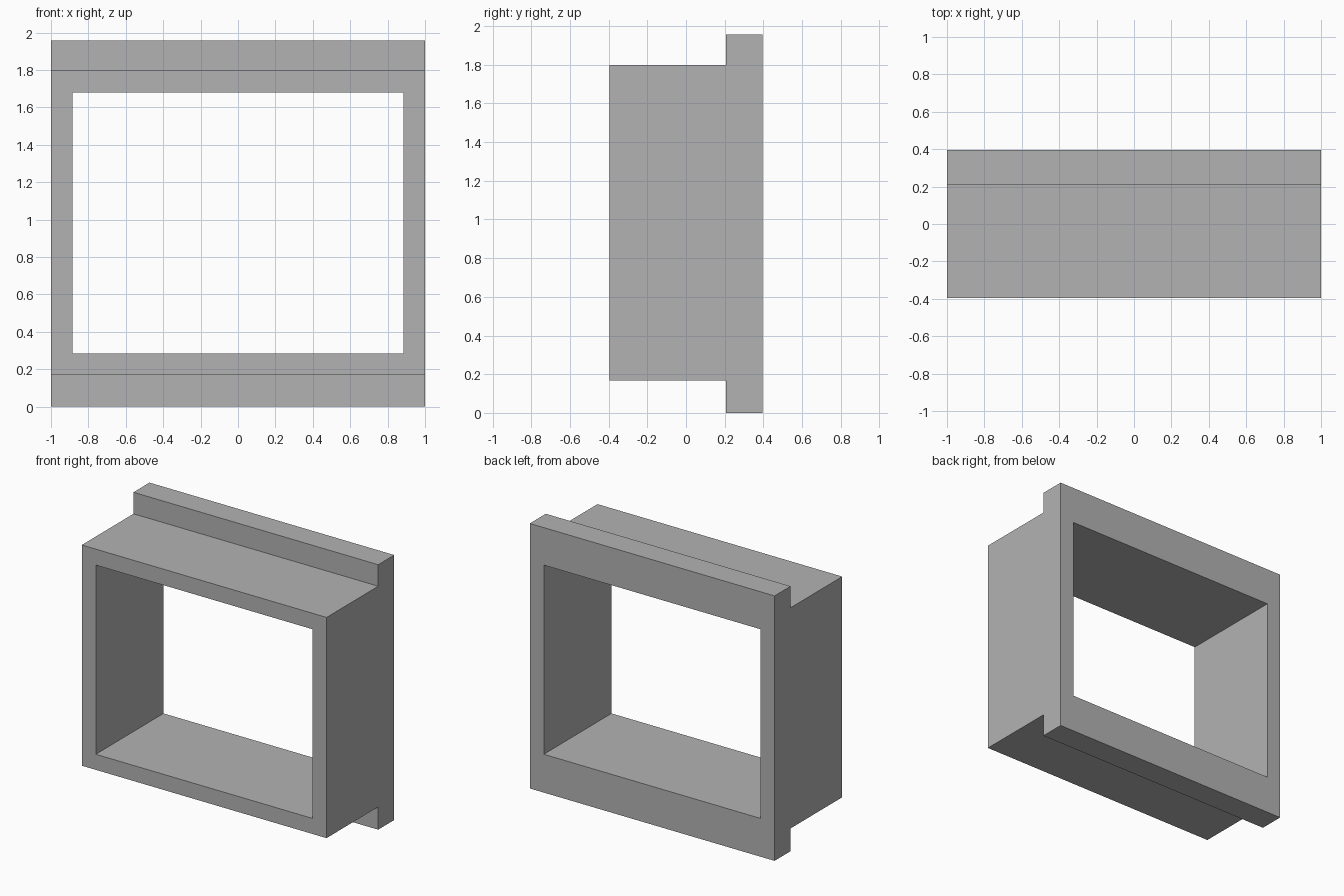
import bpy
import bmesh

cube = bpy.data.objects.get("Cube")
if cube:
    bpy.data.objects.remove(cube, do_unlink=True)

# Plain grey finish
grey = bpy.data.materials.new("plain_grey")
grey.use_nodes = True
colour = (0.45, 0.45, 0.45, 1)
grey.diffuse_color = colour
grey.node_tree.nodes["Principled BSDF"].inputs["Base Color"].default_value = colour


def extrude_profile(name, profile, vector):
    """Closed prism made by sweeping a flat outline along a vector."""
    bm = bmesh.new()
    face = bm.faces.new([bm.verts.new(p) for p in profile])
    swept = bmesh.ops.extrude_face_region(bm, geom=[face], use_keep_orig=True)
    moved = [g for g in swept["geom"] if isinstance(g, bmesh.types.BMVert)]
    bmesh.ops.translate(bm, verts=moved, vec=vector)
    bmesh.ops.recalc_face_normals(bm, faces=bm.faces)
    mesh = bpy.data.meshes.new(name)
    bm.to_mesh(mesh)
    bm.free()
    mesh.materials.append(grey)
    obj = bpy.data.objects.new(name, mesh)
    bpy.context.collection.objects.link(obj)
    return obj


front, step, back = -0.395, 0.208, 0.395
height, body_low, body_high = 1.957, 0.168, 1.798

# Box frame with taller flange along the back
section = [(front, body_low), (step, body_low), (step, 0), (back, 0),
           (back, height), (step, height), (step, body_high), (front, body_high)]
frame = extrude_profile("flanged_frame", [(-1, y, z) for y, z in section], (2, 0, 0))

# Rectangular through opening
half_width, sill, lintel = 0.885, 0.283, 1.68
corners = [(-half_width, sill), (half_width, sill),
           (half_width, lintel), (-half_width, lintel)]
cutter = extrude_profile("opening_cutter", [(x, -1, z) for x, z in corners], (0, 2, 0))
cutter.hide_render = True
cutter.hide_set(True)
cutter.display_type = 'WIRE'

cut = frame.modifiers.new("opening", 'BOOLEAN')
cut.operation = 'DIFFERENCE'
cut.solver = 'EXACT'
cut.object = cutter

# Apply the cut and remove the helper
bpy.context.view_layer.objects.active = frame
frame.select_set(True)
bpy.ops.object.modifier_apply(modifier=cut.name)
bpy.data.objects.remove(cutter, do_unlink=True)
